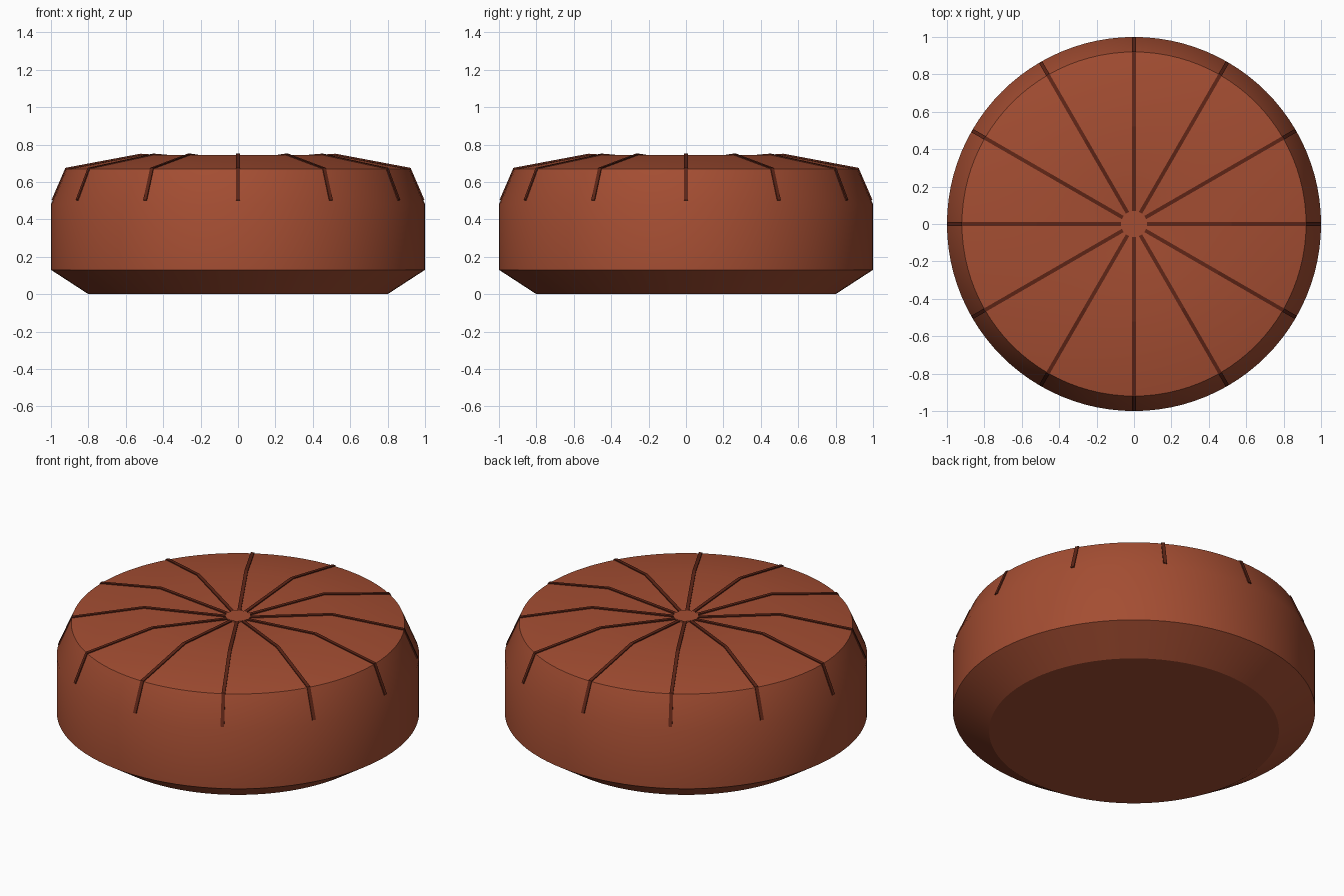
import bpy, bmesh, math
from mathutils import Matrix, Vector

cube = bpy.data.objects.get("Cube")
if cube:
    bpy.data.objects.remove(cube, do_unlink=True)


def material(name, colour):
    mat = bpy.data.materials.new(name)
    mat.use_nodes = True
    mat.diffuse_color = colour
    node = next(n for n in mat.node_tree.nodes if n.type == 'BSDF_PRINCIPLED')
    node.inputs["Base Color"].default_value = colour
    return mat


def make_object(name, bm, mat):
    bmesh.ops.recalc_face_normals(bm, faces=bm.faces)
    mesh = bpy.data.meshes.new(name)
    bm.to_mesh(mesh)
    bm.free()
    mesh.materials.append(mat)
    obj = bpy.data.objects.new(name, mesh)
    bpy.context.collection.objects.link(obj)
    return obj


def lathe(name, profile, mat, steps=96):
    """Spin an (r, z) outline around the vertical axis."""
    bm = bmesh.new()
    verts = [bm.verts.new((r, 0, z)) for r, z in profile]
    edges = [bm.edges.new(pair) for pair in zip(verts, verts[1:])]
    bmesh.ops.spin(bm, geom=verts + edges, cent=(0, 0, 0), axis=(0, 0, 1),
                   angle=math.tau, steps=steps)
    bmesh.ops.remove_doubles(bm, verts=bm.verts, dist=0.0005)
    obj = make_object(name, bm, mat)
    bpy.ops.object.select_all(action='DESELECT')
    obj.select_set(True)
    bpy.context.view_layer.objects.active = obj
    bpy.ops.object.shade_smooth_by_angle(angle=math.radians(30))
    return obj


def rib(name, path, angle, mat, half_width=0.01, rise=0.006, depth=0.014):
    """Sweep a rectangular section along an (r, z) path, then turn it."""
    bm = bmesh.new()
    points = [Vector((r, 0, z)) for r, z in path]
    rings = []
    for i, p in enumerate(points):
        along = points[min(i + 1, len(points) - 1)] - points[max(i - 1, 0)]
        up = Vector((-along.z, 0, along.x)).normalized()
        side = Vector((0, half_width, 0))
        corners = (p + up * rise - side, p + up * rise + side,
                   p - up * depth + side, p - up * depth - side)
        rings.append([bm.verts.new(c) for c in corners])
    for a, b in zip(rings, rings[1:]):
        for k in range(4):
            n = (k + 1) % 4
            bm.faces.new((a[k], a[n], b[n], b[k]))
    bm.faces.new(rings[0])
    bm.faces.new(rings[-1])
    bm.transform(Matrix.Rotation(angle, 4, 'Z'))
    return make_object(name, bm, mat)


terracotta = material("terracotta", (0.37, 0.075, 0.032, 1))
dark_brown = material("dark brown", (0.11, 0.018, 0.008, 1))

# Round body with a bevelled base, sloping shoulder and dished top
lathe("body", [(0, 0), (0.8, 0), (1, 0.13), (1, 0.48), (0.92, 0.67),
               (0.52, 0.745), (0.07, 0.71), (0, 0.705)], terracotta)

# Small disc in the middle of the dish
lathe("centre_disc", [(0, 0.69), (0.07, 0.69), (0.07, 0.718), (0, 0.718)],
      terracotta, 32)

# Twelve dark ribs running from the centre over the shoulder
rib_path = [(0.07, 0.711), (0.52, 0.745), (0.92, 0.67), (0.991, 0.502)]
for i in range(12):
    rib(f"rib_{i + 1}", rib_path, math.tau * i / 12, dark_brown)
